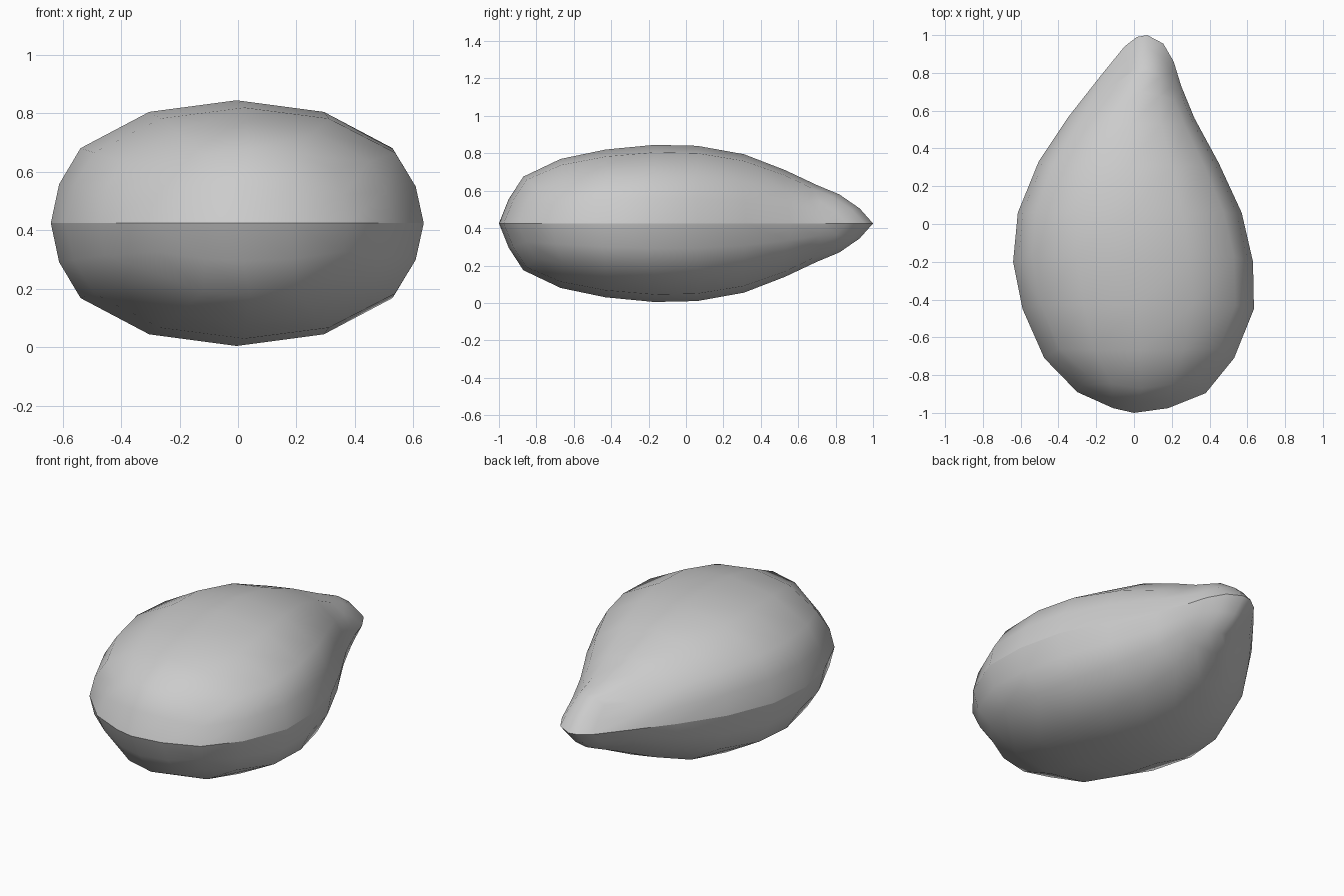
import bpy
import bmesh
from mathutils import Vector

default_cube = bpy.data.objects.get("Cube")
if default_cube:
    bpy.data.objects.remove(default_cube, do_unlink=True)

MIDDLE = 0.425          # height of the seam

# Stations from the blunt front to the pointed back:
# left rim x, y, right rim x, y, crown y, crown height, bend of the row
STATIONS = [
    (-.30, -.89, .38, -.895, -.87, .25, .07),
    (-.475, -.71, .53, -.71, -.67, .345, .01),
    (-.59, -.45, .635, -.45, -.43, .395, 0),
    (-.64, -.2, .63, -.2, -.17, .42, 0),
    (-.615, .06, .57, .06, .06, .415, 0),
    (-.505, .33, .45, .32, .31, .37, 0),
    (-.345, .57, .32, .56, .53, .285, 0),
    (-.18, .78, .25, .73, .7, .205, -.02),
    (-.05, .94, .21, .86, .82, .155, -.06),
]
FRONT_RIM = [(-.11, -.975), (0, -1), (.18, -.975)]
BACK_RIM = [(.015, .99), (.07, 1), (.155, .955)]
ACROSS = [-1, -.56, 0, .56, 1]
LAST_ROW = len(STATIONS) - 1
LAST_COLUMN = len(ACROSS) - 1


def crown_point(column, row):
    """Point of the domed upper grid, relative to the seam."""
    left_x, left_y, right_x, right_y, crown_y, height, bend = STATIONS[row]
    u = ACROSS[column]
    x = (left_x + right_x) / 2 + .84 * u * (right_x - left_x) / 2
    y = crown_y + bend * u * u + u * (right_y - left_y) / 2
    drop = .25 if row in (0, LAST_ROW) else .39
    return Vector((x, y, height * (1 - drop * abs(u) ** 2.44)))


def rim_point(column, row):
    """Point of the outline that lies on the seam."""
    if column == 0:
        x, y = STATIONS[row][0:2]
    elif column == LAST_COLUMN:
        x, y = STATIONS[row][2:4]
    else:
        x, y = (FRONT_RIM if row == 0 else BACK_RIM)[column - 1]
    return Vector((x, y, 0))


def shoulder_point(column, row):
    """Point between the rim and the edge of the dome."""
    share = .4 if row in (0, LAST_ROW) else .28
    rim, edge = rim_point(column, row), crown_point(column, row)
    point = rim.lerp(edge, share)
    point.z = edge.z * .52
    return point


bm = bmesh.new()

# Domed top
grid = {(c, r): bm.verts.new(crown_point(c, r))
        for c in range(LAST_COLUMN + 1) for r in range(LAST_ROW + 1)}
for c in range(LAST_COLUMN):
    for r in range(LAST_ROW):
        bm.faces.new([grid[c, r], grid[c + 1, r],
                      grid[c + 1, r + 1], grid[c, r + 1]])

# Rounded sides, as two bands around the dome
border = [(c, 0) for c in range(LAST_COLUMN)]
border += [(LAST_COLUMN, r) for r in range(LAST_ROW)]
border += [(c, LAST_ROW) for c in range(LAST_COLUMN, 0, -1)]
border += [(0, r) for r in range(LAST_ROW, 0, -1)]
edge = [grid[key] for key in border]
shoulder = [bm.verts.new(shoulder_point(*key)) for key in border]
rim = [bm.verts.new(rim_point(*key)) for key in border]
for upper, lower in ((edge, shoulder), (shoulder, rim)):
    for i in range(len(border)):
        k = (i + 1) % len(border)
        bm.faces.new([lower[i], lower[k], upper[k], upper[i]])

# Smooth surface with a crisp seam
for face in bm.faces:
    face.smooth = True
for seam_edge in bm.edges:
    if seam_edge.is_boundary:
        seam_edge.smooth = False
bmesh.ops.recalc_face_normals(bm, faces=bm.faces)
if sum(face.normal.z for face in bm.faces) < 0:
    bmesh.ops.reverse_faces(bm, faces=bm.faces)

mesh = bpy.data.meshes.new("seed_body")
bm.to_mesh(mesh)
bm.free()
body = bpy.data.objects.new("seed_body", mesh)
body.location.z = MIDDLE
bpy.context.collection.objects.link(body)

# Lower half
mirror = body.modifiers.new("lower_half", "MIRROR")
mirror.use_axis = (False, False, True)
mirror.use_mirror_merge = True
mirror.merge_threshold = 0.001

# Colour
grey = bpy.data.materials.new("plain grey")
grey.use_nodes = True
colour = (.6, .6, .6, 1)
grey.diffuse_color = colour
grey.node_tree.nodes["Principled BSDF"].inputs["Base Color"].default_value = colour
mesh.materials.append(grey)
